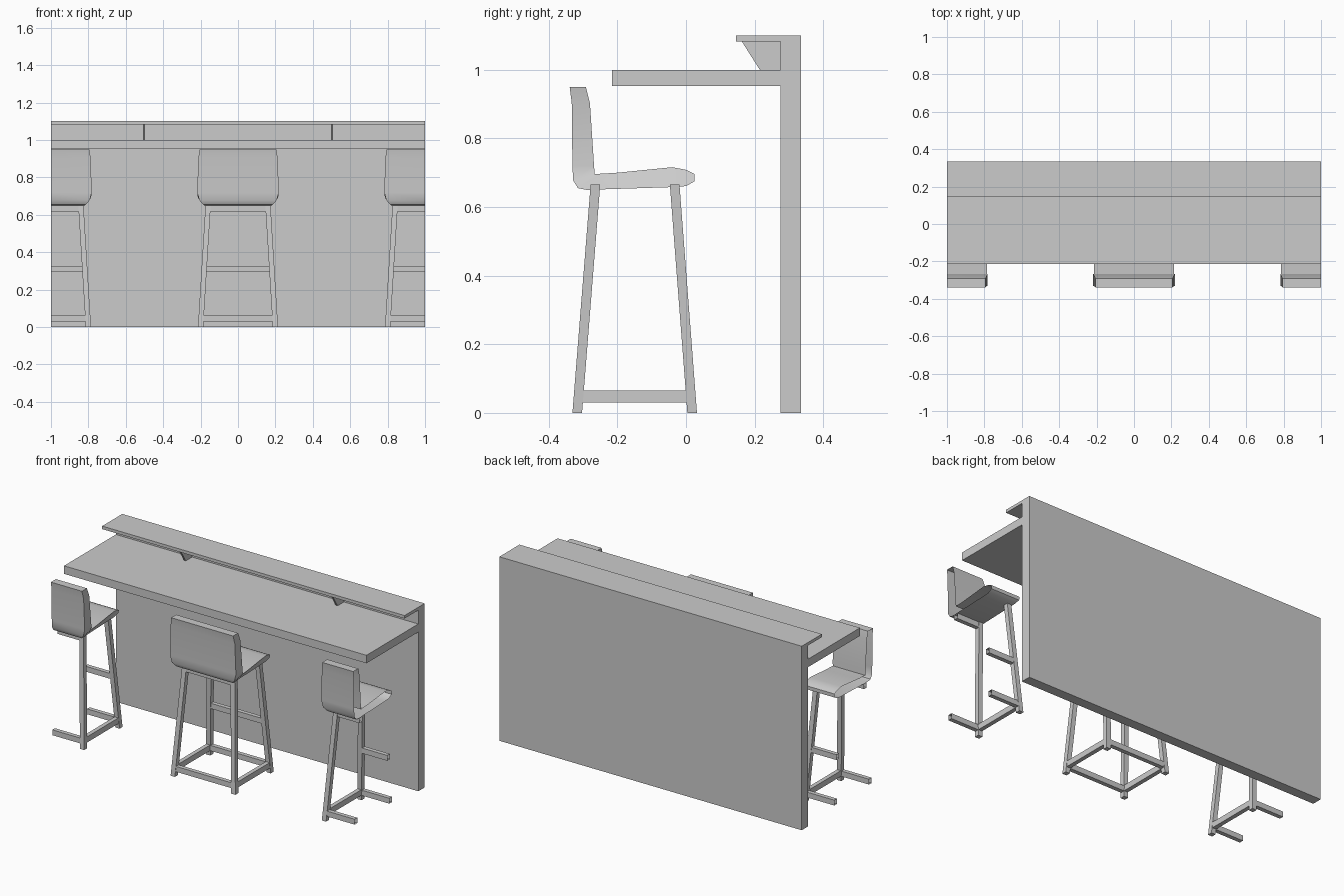
import bpy, bmesh
from mathutils import Vector

if "Cube" in bpy.data.objects:
    bpy.data.objects.remove(bpy.data.objects["Cube"])


def finish(name, bm, cut=None, smooth=False):
    """Turn a bmesh into an object, trimming anything beyond x = cut."""
    bmesh.ops.recalc_face_normals(bm, faces=bm.faces)
    if cut is not None:
        bmesh.ops.bisect_plane(bm, geom=bm.verts[:] + bm.edges[:] + bm.faces[:],
                               plane_co=(cut, 0, 0), plane_no=(cut, 0, 0),
                               clear_outer=True)
    if bm.faces:
        me = bpy.data.meshes.new(name)
        bm.to_mesh(me)
        ob = bpy.data.objects.new(name, me)
        bpy.context.collection.objects.link(ob)
        if smooth:
            bpy.ops.object.select_all(action='DESELECT')
            ob.select_set(True)
            bpy.context.view_layer.objects.active = ob
            bpy.ops.object.shade_smooth_by_angle(angle=0.6)
    bm.free()


def extrude_x(name, profile, x0, x1):
    bm = bmesh.new()
    face = bm.faces.new([bm.verts.new((x0, y, z)) for y, z in profile])
    new = bmesh.ops.extrude_face_region(bm, geom=[face], use_keep_orig=True)
    bmesh.ops.translate(bm, vec=(x1 - x0, 0, 0),
                        verts=[v for v in new['geom'] if isinstance(v, bmesh.types.BMVert)])
    finish(name, bm)


def beam(name, a, b, u, v, cut):
    """Bar from a to b whose ends are parallelograms spanned by u and v."""
    bm = bmesh.new()
    u, v = Vector(u), Vector(v)
    ends = [[bm.verts.new(Vector(p) + u * i + v * j)
             for i, j in ((-1, -1), (1, -1), (1, 1), (-1, 1))] for p in (a, b)]
    bm.faces.new(ends[0])
    bm.faces.new(ends[1])
    for k in range(4):
        n = (k + 1) % 4
        bm.faces.new((ends[0][k], ends[0][n], ends[1][n], ends[1][k]))
    finish(name, bm, cut)


# Seat shell section: outer (y, z, half width), inner (y, z, half width)
SEAT = [((-.339, .95, .205), (-.292, .95, .205)),
        ((-.333, .903, .212), (-.28, .903, .212)),
        ((-.331, .72, .218), (-.268, .72, .218)),
        ((-.329, .678, .207), (-.266, .696, .215)),
        ((-.315, .655, .187), (-.25, .697, .215)),
        ((-.29, .65, .18), (-.2, .70, .213)),
        ((-.04, .658, .18), (-.04, .716, .208)),
        ((0, .661, .182), (.002, .708, .203)),
        ((.025, .675, .19), (.025, .696, .195))]


def seat(name, cx, cut):
    bm = bmesh.new()
    rings = []
    for (yo, zo, wo), (yi, zi, wi) in SEAT:
        rings.append([bm.verts.new(p) for p in (
            (cx - wo, yo, zo), (cx + wo, yo, zo), (cx + wi, yi, zi), (cx - wi, yi, zi))])
    for r, s in zip(rings, rings[1:]):
        for k in range(4):
            n = (k + 1) % 4
            bm.faces.new((r[k], r[n], s[n], s[k]))
    bm.faces.new(rings[0])
    bm.faces.new(rings[-1])
    finish(name, bm, cut, smooth=True)


TOP = .665
R = .014                                   # half thickness of the timber
LEGS = {'back': (-.317, -.264), 'front': (.018, -.033)}   # y at floor, y at seat


def leg_x(z):
    return .2 + (.159 - .2) * z / TOP


def leg_y(side, z):
    a, b = LEGS[side]
    return a + (b - a) * z / TOP


def stool(label, cx, cut=None):
    seat(label + '_seat', cx, cut)
    # Splayed legs
    for side in LEGS:
        for s, hand in ((-1, 'left'), (1, 'right')):
            beam(f'{label}_{side}_{hand}_leg',
                 (cx + s * leg_x(0), leg_y(side, 0), 0),
                 (cx + s * leg_x(TOP), leg_y(side, TOP), TOP),
                 (R, 0, 0), (0, R, 0), cut)

    # Cross rails: floor ring, foot rest and rail under the seat
    for part, side, z in (('back_low_rail', 'back', .046), ('front_low_rail', 'front', .046),
                          ('foot_rest', 'front', .31), ('seat_rail', 'back', .634)):
        x, y = leg_x(z) - R * .5, leg_y(side, z)
        beam(f'{label}_{part}', (cx - x, y, z), (cx + x, y, z),
             (0, R * .9, 0), (0, 0, .016), cut)
    for s, hand in ((-1, 'left'), (1, 'right')):
        z = .048
        x = cx + s * leg_x(z)
        beam(f'{label}_{hand}_low_rail', (x, leg_y('back', z) + R * .5, z),
             (x, leg_y('front', z) - R * .5, z), (R * .9, 0, 0), (0, 0, .017), cut)


# Bar: back panel, worktop and upper shelf in one profile
extrude_x('bar_counter', [(.335, 0), (.335, 1.1), (.145, 1.1), (.145, 1.082), (.275, 1.082),
                          (.275, 1.0), (-.215, 1.0), (-.215, .952), (.275, .952), (.275, 0)],
          -1, 1)

# Shelf brackets
for x, hand in ((-.502, 'left'), (.502, 'right')):
    extrude_x(f'{hand}_shelf_bracket',
              [(.163, 1.082), (.275, 1.082), (.275, 1.0), (.215, 1.0)], x - .006, x + .006)

# Stools: one whole, two trimmed open at the ends of the bar
stool('middle_stool', 0)
stool('left_stool', -1, -1)
stool('right_stool', 1, 1)
